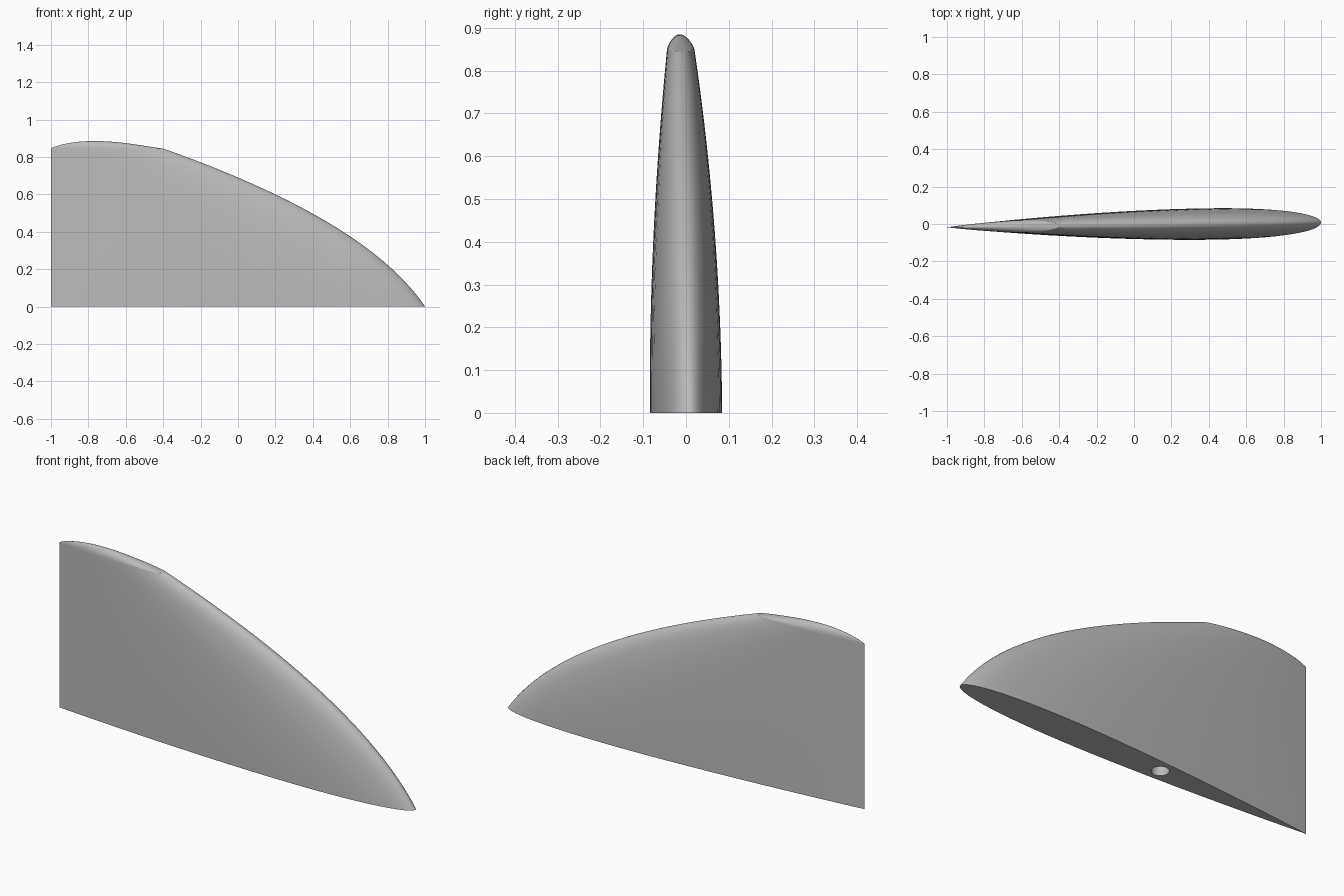
import bpy, bmesh, math

cube = bpy.data.objects.get("Cube")
if cube:
    bpy.data.objects.remove(cube, do_unlink=True)

TIP_Z = 0.845      # height where the rounded tip starts
N = 40             # points along each side of the foil
ROWS, CAP_ROWS = 40, 10


def leading_edge(z):
    """Swept front edge: x for a given height."""
    return (1 - 1.0667 * z - 1.2146 * z * (z - 0.375)
            - 0.265 * z * (z - 0.375) * (z - 0.69))


def foil(t):
    """Symmetric foil half thickness, 1 at its widest, 0 at both ends."""
    return 2 * (1.4845 * math.sqrt(t) - 0.63 * t - 1.758 * t**2
                + 1.4215 * t**3 - 0.518 * t**4)


def section(bm, z, squash=1.0, rise=0.0):
    """One closed foil outline; rise lifts it into the rounded tip."""
    front = leading_edge(z)
    half = 0.084 - 0.0515 * (z / TIP_Z) ** 2
    ring = []
    for i in range(2 * N):
        t = (1 - math.cos(math.pi * i / N)) / 2
        side = 1 if i <= N else -1
        x = front - (front + 1) * t
        u = 1 - t
        crown = 0.1576 * u**0.8 * t**1.25
        y = 0.0125 * x - 0.005 + side * half * squash * max(foil(t), 0)
        ring.append(bm.verts.new((x, y, z + rise * crown)))
    return ring


# Fin body and rounded tip, lofted from the base upwards
bm = bmesh.new()
rings = [section(bm, TIP_Z * r / ROWS) for r in range(ROWS + 1)]
for r in range(1, CAP_ROWS + 1):
    a = math.pi / 2 * r / CAP_ROWS
    rings.append(section(bm, TIP_Z, math.cos(a), math.sin(a)))
for low, high in zip(rings, rings[1:]):
    for i in range(2 * N):
        j = (i + 1) % (2 * N)
        bm.faces.new((low[i], low[j], high[j], high[i]))
bm.faces.new(rings[0])
bmesh.ops.remove_doubles(bm, verts=bm.verts, dist=0.00005)
bmesh.ops.recalc_face_normals(bm, faces=bm.faces)
mesh = bpy.data.meshes.new("fin")
bm.to_mesh(mesh)
bm.free()
fin = bpy.data.objects.new("fin", mesh)
bpy.context.collection.objects.link(fin)

# Plain grey material
grey = bpy.data.materials.new("light_grey")
grey.use_nodes = True
grey.diffuse_color = (0.5, 0.5, 0.5, 1)
grey.node_tree.nodes["Principled BSDF"].inputs["Base Color"].default_value = grey.diffuse_color
mesh.materials.append(grey)

# Round mounting hole in the base
bpy.ops.mesh.primitive_cylinder_add(vertices=40, radius=0.04, depth=0.4,
                                    location=(-0.156, -0.007, 0))
cutter = bpy.context.object
cutter.name = "hole_cutter"
cutter.hide_render = True
cutter.data.materials.append(grey)
cut = fin.modifiers.new("mounting_hole", 'BOOLEAN')
cut.operation = 'DIFFERENCE'
cut.solver = 'EXACT'
cut.object = cutter

bpy.ops.object.select_all(action='DESELECT')
fin.select_set(True)
bpy.context.view_layer.objects.active = fin
bpy.ops.object.modifier_apply(modifier=cut.name)
bpy.data.objects.remove(cutter, do_unlink=True)
bpy.ops.object.shade_smooth_by_angle(angle=math.radians(35))
